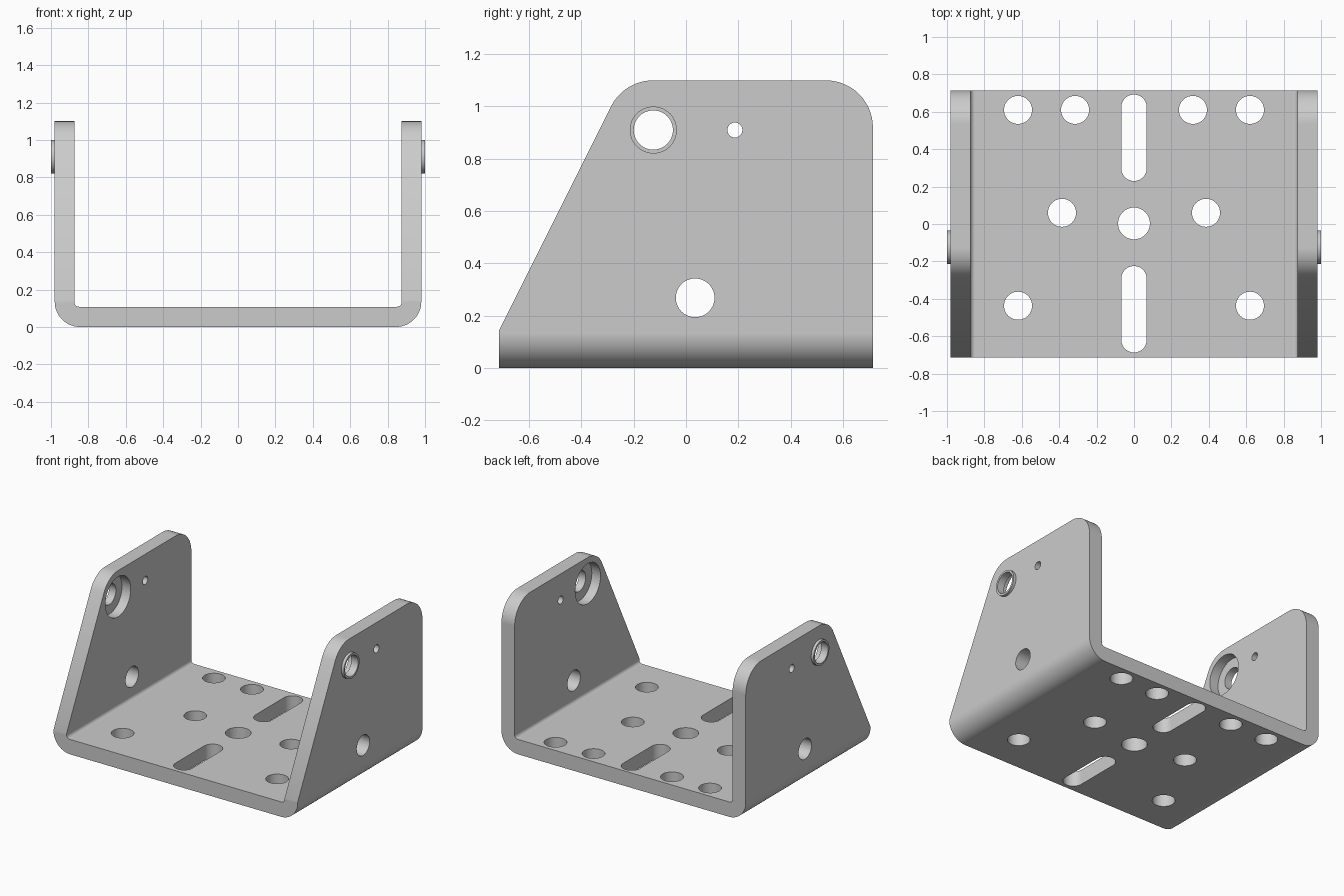
import bpy, bmesh
from math import sin, cos, pi
from mathutils import Vector

cube = bpy.data.objects.get("Cube")
if cube:
    bpy.data.objects.remove(cube, do_unlink=True)

WIDTH, DEPTH, HEIGHT = 0.98, 0.715, 1.10   # half width, half depth, full height
INNER, FLOOR = 0.875, 0.108                # inner wall position, floor thickness


def rounded(corners, steps=14):
    """Outline from (u, v, radius) corners, each filleted with an arc."""
    pts = []
    for i, (u, v, r) in enumerate(corners):
        p = Vector((u, v))
        if r == 0:
            pts.append(p)
            continue
        a = (Vector(corners[i - 1][:2]) - p).normalized()
        b = (Vector(corners[(i + 1) % len(corners)][:2]) - p).normalized()
        half = a.angle(b) / 2
        centre = p + (a + b).normalized() * (r / sin(half))
        start = p + a * (r * cos(half) / sin(half)) - centre
        end = p + b * (r * cos(half) / sin(half)) - centre
        turn = start.angle_signed(end)
        for k in range(steps + 1):
            t = -turn * k / steps
            pts.append(centre + Vector((start.x * cos(t) - start.y * sin(t),
                                        start.x * sin(t) + start.y * cos(t))))
    return pts


def slot(u, v, r, length=0, n=48):
    """Circle, or a slot of the given total length along v."""
    reach = max(length / 2 - r, 0)
    pts = []
    for k in range(n + (2 if reach else 0)):
        top = k <= n // 2
        t = 2 * pi * (k if top or not reach else k - 1) / n
        pts.append(Vector((u + r * cos(t), v + r * sin(t) + (reach if top else -reach))))
    return pts


def add_prism(bm, pts, axis, lo, hi):
    """Extrude a 2D outline along an axis from lo to hi."""
    place = {"x": lambda p, d: (d, p.x, p.y),
             "y": lambda p, d: (p.x, d, p.y),
             "z": lambda p, d: (p.x, p.y, d)}[axis]
    face = bm.faces.new([bm.verts.new(place(p, lo)) for p in pts])
    out = bmesh.ops.extrude_face_region(bm, geom=[face])
    moved = [g for g in out["geom"] if isinstance(g, bmesh.types.BMVert)]
    bmesh.ops.translate(bm, verts=moved, vec=Vector(place(Vector((0, 0)), hi - lo)))


def make(name, prisms):
    bm = bmesh.new()
    for args in prisms:
        add_prism(bm, *args)
    bmesh.ops.recalc_face_normals(bm, faces=bm.faces)
    mesh = bpy.data.meshes.new(name)
    bm.to_mesh(mesh)
    bm.free()
    obj = bpy.data.objects.new(name, mesh)
    bpy.context.collection.objects.link(obj)
    return obj


# Folded U-shaped plate
channel = rounded([(-WIDTH, 0, 0.135), (WIDTH, 0, 0.135), (WIDTH, HEIGHT + 0.1, 0),
                   (INNER, HEIGHT + 0.1, 0), (INNER, FLOOR, 0.025),
                   (-INNER, FLOOR, 0.025), (-INNER, HEIGHT + 0.1, 0),
                   (-WIDTH, HEIGHT + 0.1, 0)])
bracket = make("bracket", [(channel, "y", -DEPTH - 0.1, DEPTH + 0.1)])

# Side outline with sloped front edge and rounded top corners
side = rounded([(-DEPTH, -0.1, 0), (DEPTH, -0.1, 0), (DEPTH, HEIGHT, 0.18),
                (-0.237, HEIGHT, 0.18), (-DEPTH, 0.143, 0)])
outline = make("outline_helper", [(side, "x", -1.2, 1.2)])

# Raised pivot bosses on the outer walls
PIVOT = (-0.125, 0.91)
bosses = make("boss_helper", [(slot(*PIVOT, 0.09), "x", min(s * 0.94, s), max(s * 0.94, s))
                              for s in (-1, 1)])

# Counterbores on the inner walls
bores = make("counterbore_helper", [(slot(*PIVOT, 0.145), "x", min(s * 0.8, s * 0.945),
                                     max(s * 0.8, s * 0.945)) for s in (-1, 1)])

# Through holes: walls, then floor
holes = [(slot(*c), "x", -1.2, 1.2)
         for c in ((*PIVOT, 0.075), (0.187, 0.91, 0.0286), (0.035, 0.268, 0.074))]
for x, y in ((0.62, 0.61), (0.315, 0.61), (0.385, 0.06), (0.62, -0.437)):
    holes += [(slot(s * x, y, 0.075), "z", -0.1, 0.16) for s in (-1, 1)]
holes.append((slot(0, 0.003, 0.085), "z", -0.1, 0.16))
holes += [(slot(0, y, 0.068, 0.462), "z", -0.1, 0.16) for y in (0.461, -0.456)]
drills = make("hole_helper", holes)

# Combine and bake the cuts
for helper, mode in ((outline, "INTERSECT"), (bosses, "UNION"),
                     (bores, "DIFFERENCE"), (drills, "DIFFERENCE")):
    mod = bracket.modifiers.new(helper.name, "BOOLEAN")
    mod.operation, mod.object, mod.solver = mode, helper, "EXACT"
    helper.hide_render = True
graph = bpy.context.evaluated_depsgraph_get()
baked = bpy.data.meshes.new_from_object(bracket.evaluated_get(graph))
bracket.modifiers.clear()
bracket.data = baked
baked.name = "bracket"
for helper in (outline, bosses, bores, drills):
    bpy.data.objects.remove(helper, do_unlink=True)

# Plain grey metal
grey = bpy.data.materials.new("grey_metal")
grey.use_nodes = True
colour = (0.6, 0.6, 0.6, 1)
grey.diffuse_color = colour
grey.node_tree.nodes["Principled BSDF"].inputs["Base Color"].default_value = colour
baked.materials.clear()
baked.materials.append(grey)

# Smooth fillets and bores, crisp edges
bpy.ops.object.select_all(action="DESELECT")
bracket.select_set(True)
bpy.context.view_layer.objects.active = bracket
bpy.ops.object.shade_smooth_by_angle(angle=pi / 6)
weighted = bracket.modifiers.new("flat_face_normals", "WEIGHTED_NORMAL")
weighted.keep_sharp = True
